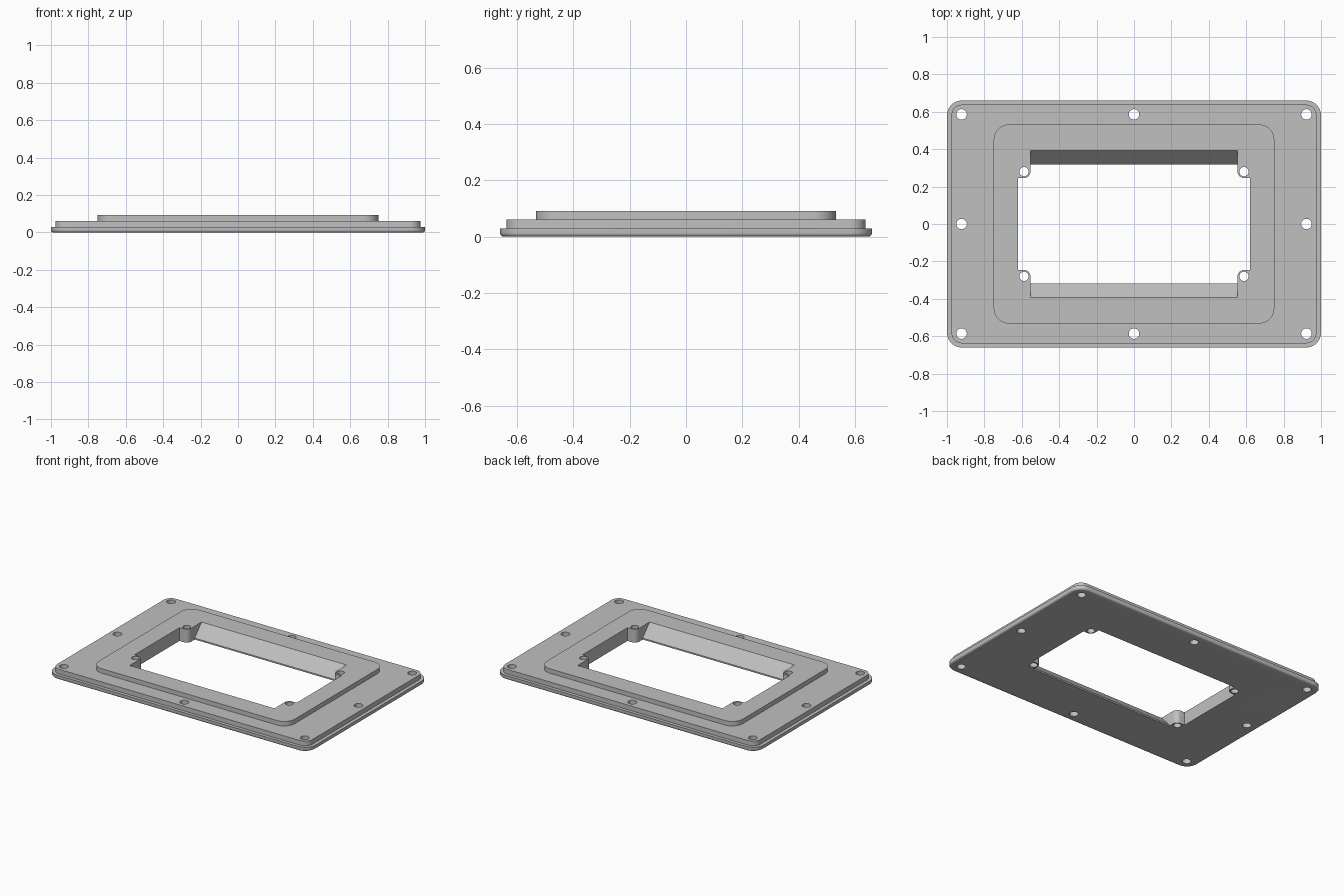
import bpy
import bmesh
import math

cube = bpy.data.objects.get("Cube")
if cube:
    bpy.data.objects.remove(cube)

HEIGHT = 0.092


def make_object(name, bm):
    bmesh.ops.recalc_face_normals(bm, faces=bm.faces)
    mesh = bpy.data.meshes.new(name)
    bm.to_mesh(mesh)
    bm.free()
    obj = bpy.data.objects.new(name, mesh)
    bpy.context.collection.objects.link(obj)
    return obj


def loft(name, outlines):
    """Skin a stack of (z, points) outlines and cap both ends."""
    bm = bmesh.new()
    rings = [[bm.verts.new((x, y, z)) for x, y in pts] for z, pts in outlines]
    for low, high in zip(rings, rings[1:]):
        for i in range(len(low)):
            j = (i + 1) % len(low)
            bm.faces.new((low[i], low[j], high[j], high[i]))
    bm.faces.new(rings[0])
    bm.faces.new(rings[-1])
    return make_object(name, bm)


def rounded_rect(hx, hy, r, steps=10):
    pts = []
    for corner, (sx, sy) in enumerate([(1, 1), (-1, 1), (-1, -1), (1, -1)]):
        for i in range(steps + 1):
            a = math.pi / 2 * (corner + i / steps)
            pts.append((sx * (hx - r) + r * math.cos(a),
                        sy * (hy - r) + r * math.sin(a)))
    return pts


def opening_outline(end_y, steps=8):
    """Window outline with a rounded screw ear in each corner."""
    ear_x, ear_y, ear_r = 0.588, 0.28, 0.034
    quarter = [(0.62, ear_y - ear_r)]
    for i in range(steps + 1):
        a = -math.pi / 2 * (1 + i / steps)
        quarter.append((ear_x + ear_r * math.cos(a), ear_y + ear_r * math.sin(a)))
    quarter.append((ear_x - ear_r, end_y))
    half = quarter + [(-x, y) for x, y in reversed(quarter)]
    return half + [(-x, -y) for x, y in half]


# Stepped frame: flange with rounded lower edge, gasket step, raised rim
tiers = []
fillet = 0.013
for i in range(5):
    a = math.pi / 2 * i / 4
    inset = fillet * (1 - math.sin(a))
    tiers.append((fillet * (1 - math.cos(a)),
                  rounded_rect(1 - inset, 0.66 - inset, 0.08 - inset)))
tiers += [
    (0.029, rounded_rect(1, 0.66, 0.08)),
    (0.029, rounded_rect(0.976, 0.638, 0.056)),
    (0.061, rounded_rect(0.976, 0.638, 0.056)),
    (0.061, rounded_rect(0.75, 0.532, 0.08)),
    (HEIGHT, rounded_rect(0.75, 0.532, 0.08)),
]
frame = loft("stepped_bezel_frame", tiers)

# Window cutter: short upright lip, then sloped long sides
lip, low_y, high_y = 0.01, 0.318, 0.393
extra = 0.02
slope = (high_y - low_y) / (HEIGHT - lip)
window = loft("window_cutter", [
    (-extra, opening_outline(low_y)),
    (lip, opening_outline(low_y)),
    (HEIGHT + extra, opening_outline(high_y + slope * extra)),
])

# Screw hole cutter: eight around the flange, four in the ears
holes = [(x, y, 0.028) for x in (-0.922, 0, 0.922) for y in (-0.586, 0, 0.586) if x or y]
holes += [(x, y, 0.025) for x in (-0.588, 0.588) for y in (-0.28, 0.28)]
bm = bmesh.new()
for x, y, r in holes:
    made = bmesh.ops.create_cone(bm, cap_ends=True, segments=32, radius1=r, radius2=r, depth=0.3)
    bmesh.ops.translate(bm, verts=made["verts"], vec=(x, y, 0.05))
screws = make_object("screw_hole_cutter", bm)

# Cut the frame, then discard the cutters
bpy.context.view_layer.objects.active = frame
frame.select_set(True)
for cutter in (window, screws):
    cutter.hide_render = True
    mod = frame.modifiers.new(cutter.name, 'BOOLEAN')
    mod.operation = 'DIFFERENCE'
    mod.solver = 'EXACT'
    mod.object = cutter
    bpy.ops.object.modifier_apply(modifier=mod.name)
    bpy.data.objects.remove(cutter)

# Plain grey finish
grey = bpy.data.materials.new("plain_grey")
grey.use_nodes = True
colour = (0.53, 0.53, 0.53, 1)
grey.diffuse_color = colour
grey.node_tree.nodes["Principled BSDF"].inputs["Base Color"].default_value = colour
frame.data.materials.clear()
frame.data.materials.append(grey)
bpy.ops.object.shade_smooth_by_angle(angle=math.radians(30))
